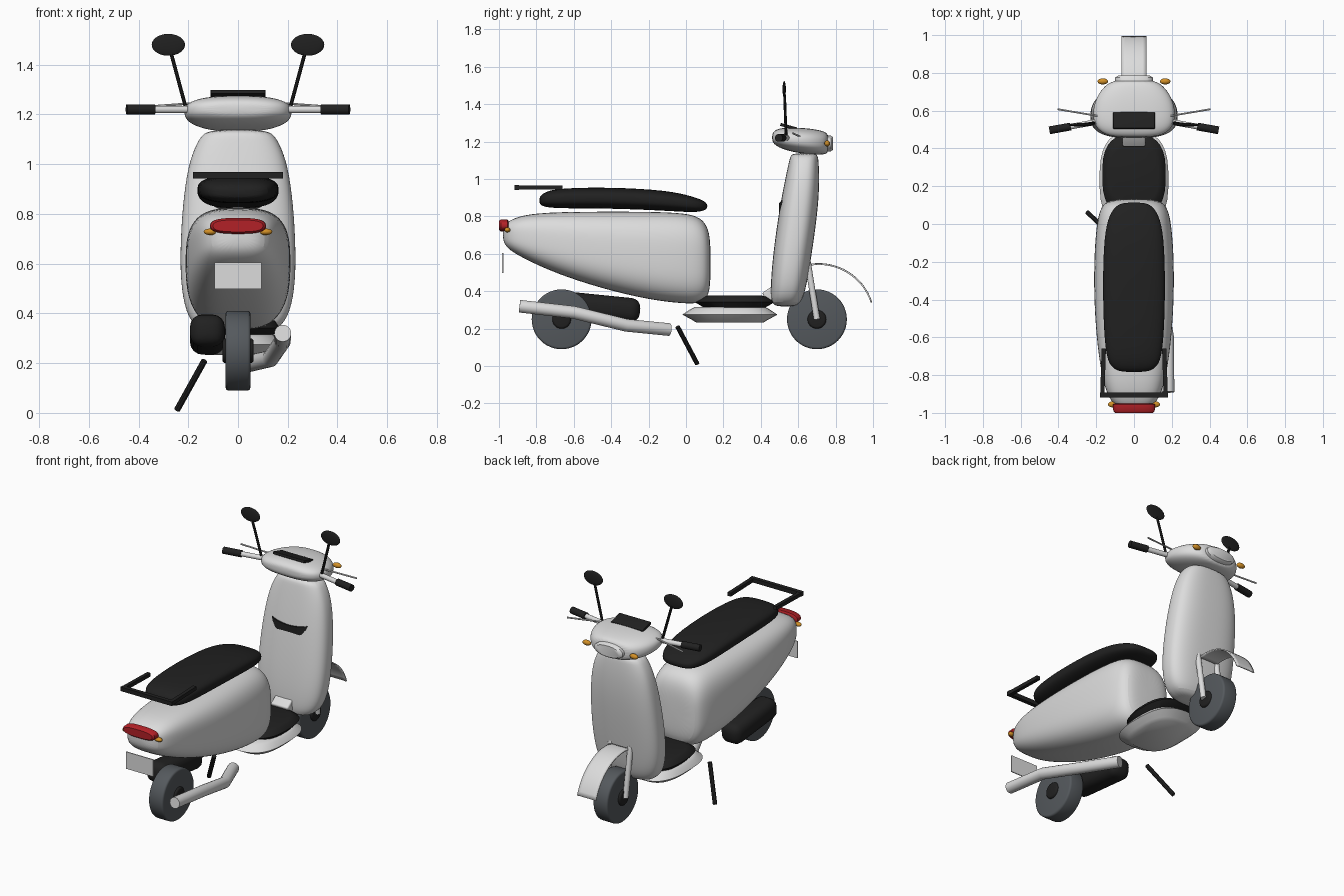
import bpy, bmesh, math
from mathutils import Vector

cube = bpy.data.objects.get("Cube")
if cube:
    bpy.data.objects.remove(cube)


def material(name, rgb):
    m = bpy.data.materials.new(name)
    m.use_nodes = True
    color = (*rgb, 1)
    m.diffuse_color = color
    m.node_tree.nodes["Principled BSDF"].inputs["Base Color"].default_value = color
    return m


WHITE = material("white_paint", (0.72, 0.72, 0.72))
BLACK = material("black_rubber", (0.015, 0.015, 0.015))
TYRE = material("grey_tyre", (0.09, 0.1, 0.11))
RED = material("red_lens", (0.45, 0.015, 0.02))
AMBER = material("amber_lens", (0.65, 0.28, 0.02))


def finish(name, bm, mat, angle=40, subsurf=0):
    bmesh.ops.recalc_face_normals(bm, faces=bm.faces)
    mesh = bpy.data.meshes.new(name)
    bm.to_mesh(mesh)
    bm.free()
    mesh.materials.append(mat)
    ob = bpy.data.objects.new(name, mesh)
    bpy.context.collection.objects.link(ob)
    bpy.ops.object.select_all(action="DESELECT")
    ob.select_set(True)
    bpy.context.view_layer.objects.active = ob
    bpy.ops.object.shade_smooth_by_angle(angle=math.radians(angle))
    if subsurf:
        mod = ob.modifiers.new("Smooth", "SUBSURF")
        mod.levels = mod.render_levels = subsurf
    return ob


def loft(name, mat, axis, sections, power=2.8, subsurf=2, sides=24):
    """Superellipse rings (position, centre, half_x, half_other) along y or z."""
    bm = bmesh.new()
    rings = []
    for pos, mid, hx, ho in sections:
        ring = []
        for i in range(sides):
            a = math.tau * (i + 0.5) / sides
            c, s = math.cos(a), math.sin(a)
            u = hx * math.copysign(abs(c) ** (2 / power), c)
            v = mid + ho * math.copysign(abs(s) ** (2 / power), s)
            ring.append(bm.verts.new((u, pos, v) if axis == "y" else (u, v, pos)))
        rings.append(ring)
    for a, b in zip(rings, rings[1:]):
        for i in range(sides):
            j = (i + 1) % sides
            bm.faces.new((a[i], a[j], b[j], b[i]))
    bm.faces.new(rings[0])
    bm.faces.new(rings[-1])
    return finish(name, bm, mat, subsurf=subsurf)


def tube(name, mat, points, radius, sides=16):
    """Capped tube following a few points."""
    points = [Vector(p) for p in points]
    bm = bmesh.new()
    rings = []
    for i, p in enumerate(points):
        t = (points[min(i + 1, len(points) - 1)] - points[max(i - 1, 0)]).normalized()
        up = Vector((0, 0, 1)) if abs(t.z) < 0.9 else Vector((0, 1, 0))
        e = t.cross(up).normalized()
        f = e.cross(t)
        angles = [math.tau * (k + 0.5) / sides for k in range(sides)]
        rings.append([bm.verts.new(p + radius * (e * math.cos(a) + f * math.sin(a)))
                      for a in angles])
    for a, b in zip(rings, rings[1:]):
        for k in range(sides):
            m = (k + 1) % sides
            bm.faces.new((a[k], a[m], b[m], b[k]))
    bm.faces.new(rings[0])
    bm.faces.new(rings[-1])
    return finish(name, bm, mat)


def box(name, mat, loc, size, bevel=0.0, tilt=0.0):
    bm = bmesh.new()
    bmesh.ops.create_cube(bm, size=1)
    bmesh.ops.scale(bm, vec=size, verts=bm.verts)
    if bevel:
        bmesh.ops.bevel(bm, geom=bm.edges[:], offset=bevel, segments=4,
                        profile=0.5, affect="EDGES")
    ob = finish(name, bm, mat)
    ob.location = loc
    ob.rotation_euler.x = tilt
    return ob


def ellipsoid(name, mat, loc, size):
    bm = bmesh.new()
    bmesh.ops.create_uvsphere(bm, u_segments=24, v_segments=14, radius=1)
    bmesh.ops.scale(bm, vec=size, verts=bm.verts)
    ob = finish(name, bm, mat)
    ob.location = loc
    return ob


# Main body, seat and leg shield
loft("rear_body", WHITE, "y", [
    (-0.98, 0.71, 0.05, 0.035), (-0.96, 0.70, 0.11, 0.07), (-0.88, 0.695, 0.155, 0.115),
    (-0.7, 0.66, 0.19, 0.165), (-0.45, 0.62, 0.212, 0.207), (-0.2, 0.59, 0.214, 0.237),
    (0, 0.575, 0.2, 0.245), (0.08, 0.565, 0.18, 0.23), (0.12, 0.555, 0.15, 0.185),
    (0.132, 0.55, 0.08, 0.1)], 3)
loft("seat", BLACK, "y", [
    (-0.785, 0.885, 0.07, 0.018), (-0.76, 0.89, 0.125, 0.04), (-0.68, 0.897, 0.155, 0.055),
    (-0.4, 0.9, 0.167, 0.057), (-0.1, 0.885, 0.163, 0.055), (0.03, 0.865, 0.14, 0.044),
    (0.09, 0.857, 0.105, 0.03), (0.115, 0.855, 0.06, 0.012)], 2.8)
loft("leg_shield", WHITE, "z", [
    (0.318, 0.53, 0.1, 0.045), (0.335, 0.535, 0.165, 0.078), (0.4, 0.545, 0.212, 0.094),
    (0.53, 0.56, 0.234, 0.102), (0.7, 0.583, 0.233, 0.105), (0.88, 0.608, 0.22, 0.102),
    (1.02, 0.624, 0.196, 0.09), (1.11, 0.631, 0.155, 0.077), (1.14, 0.633, 0.12, 0.07)], 2.8)

# Pocket trim across the back of the shield, dipping in the middle
bm = bmesh.new()
strip = []
for i in range(13):
    t = i / 6 - 1
    y = 0.497 + 0.03 * t ** 4
    top, low = 0.866 + 0.024 * t * t, 0.825 - 0.012 * t * t
    strip.append([bm.verts.new((0.14 * t, y + d, z)) for d, z in
                  ((0, low), (0, top), (0.02, top), (0.02, low))])
for a, b in zip(strip, strip[1:]):
    for k in range(4):
        bm.faces.new((a[k], a[k - 1], b[k - 1], b[k]))
bm.faces.new(strip[0])
bm.faces.new(strip[-1])
finish("shield_pocket_trim", bm, BLACK)

# Footboard and mat
loft("footboard", WHITE, "z", [(0.232, 0.235, 0.13, 0.18), (0.245, 0.235, 0.15, 0.2),
     (0.275, 0.235, 0.182, 0.255), (0.305, 0.235, 0.16, 0.21), (0.315, 0.235, 0.14, 0.19)],
     2.8, 0, 32)
loft("foot_mat", BLACK, "z", [(0.31, 0.26, 0.14, 0.16), (0.342, 0.26, 0.168, 0.215),
     (0.37, 0.26, 0.15, 0.175), (0.376, 0.26, 0.13, 0.15)], 2.8, 0, 32)
box("mat_front_block", WHITE, (0, 0.46, 0.39), (0.12, 0.09, 0.06), 0.01, 0.6)

# Handlebar cover, dash and headlight
loft("handlebar_cover", WHITE, "y", [
    (0.46, 1.222, 0.1, 0.02), (0.475, 1.222, 0.16, 0.04), (0.515, 1.217, 0.21, 0.058),
    (0.59, 1.208, 0.222, 0.068), (0.67, 1.2, 0.203, 0.07), (0.735, 1.193, 0.155, 0.064),
    (0.765, 1.19, 0.1, 0.05)], 2.6)
box("dash_panel", BLACK, (0, 0.548, 1.28), (0.22, 0.09, 0.016), 0.003, -0.27)
lens = loft("headlight", WHITE, "y", [(0.74, 1.19, 0.1, 0.045), (0.775, 1.19, 0.1, 0.042),
     (0.785, 1.19, 0.085, 0.034)], 2.2, 0, 32)

# Paired parts
for side, s in (("left", 1), ("right", -1)):
    tube(f"{side}_handlebar", WHITE, [(s * 0.17, 0.545, 1.22), (s * 0.345, 0.514, 1.22)], 0.015)
    tube(f"{side}_grip", BLACK, [(s * 0.335, 0.516, 1.22), (s * 0.448, 0.496, 1.22)], 0.021)
    tube(f"{side}_brake_lever", WHITE, [(s * 0.18, 0.57, 1.245), (s * 0.405, 0.608, 1.228)],
         0.005, 8)
    tube(f"{side}_mirror_stem", BLACK, [(s * 0.212, 0.535, 1.235), (s * 0.27, 0.527, 1.45)],
         0.008, 8)
    ellipsoid(f"{side}_mirror", BLACK, (s * 0.28, 0.525, 1.48), (0.067, 0.009, 0.044))
    ellipsoid(f"{side}_front_indicator", AMBER, (s * 0.165, 0.755, 1.19), (0.028, 0.016, 0.016))
    ellipsoid(f"{side}_rear_indicator", AMBER, (s * 0.112, -0.955, 0.728), (0.026, 0.016, 0.013))
    tube(f"{side}_fork_leg", WHITE, [(s * 0.068, 0.65, 0.56), (s * 0.068, 0.70, 0.25)], 0.017)
    tube(f"{side}_rack_arm", BLACK, [(s * 0.16, -0.66, 0.955), (s * 0.168, -0.915, 0.955)],
         0.016, 4)

# Rear fittings
tube("rack_crossbar", BLACK, [(-0.18, -0.905, 0.955), (0.18, -0.905, 0.955)], 0.018, 4)
loft("tail_light", RED, "y", [(-1.0, 0.752, 0.1, 0.024), (-0.99, 0.752, 0.11, 0.032),
     (-0.955, 0.752, 0.112, 0.032), (-0.95, 0.752, 0.1, 0.025)], 2.8, 0, 32)
box("number_plate", WHITE, (0, -0.98, 0.552), (0.19, 0.006, 0.107))

# Wheels: bevelled tyre with a protruding hub
for end, y in (("front", 0.70), ("rear", -0.665)):
    for part, mat, r, w in (("tyre", TYRE, 0.16, 0.1), ("hub", BLACK, 0.05, 0.125)):
        bm = bmesh.new()
        bmesh.ops.create_cone(bm, cap_ends=True, segments=48, radius1=r, radius2=r, depth=w)
        rims = [e for e in bm.edges if abs(e.verts[0].co.z - e.verts[1].co.z) < 0.01]
        bmesh.ops.bevel(bm, geom=rims, offset=0.012, segments=3, profile=0.5, affect="EDGES")
        ob = finish(f"{end}_{part}", bm, mat)
        ob.location = (0, y, 0.25)
        ob.rotation_euler.y = math.pi / 2

# Front mudguard: a thin ribbon arching over the wheel
bm = bmesh.new()
rows = []
for i in range(17):
    a = math.radians(100 - 82 * i / 16)
    y, z = 0.71 + 0.3 * math.cos(a), 0.255 + 0.3 * math.sin(a)
    rows.append([bm.verts.new((x, y, z - 0.1 * abs(x))) for x in (-0.065, -0.045, 0.045, 0.065)])
for a, b in zip(rows, rows[1:]):
    for k in range(3):
        bm.faces.new((a[k], a[k + 1], b[k + 1], b[k]))
guard = finish("front_mudguard", bm, WHITE)
guard.modifiers.new("Thickness", "SOLIDIFY").thickness = 0.008

# Engine, exhaust and side stand
box("engine_case", BLACK, (-0.123, -0.455, 0.315), (0.14, 0.42, 0.13), 0.05, -0.1)
tube("exhaust", WHITE, [(0.18, -0.89, 0.32), (0.178, -0.6, 0.287), (0.13, -0.32, 0.218),
     (0.03, -0.09, 0.195)], 0.034, 20)
tube("side_stand", BLACK, [(-0.135, -0.045, 0.21), (-0.245, 0.06, 0.012)], 0.013, 8)
